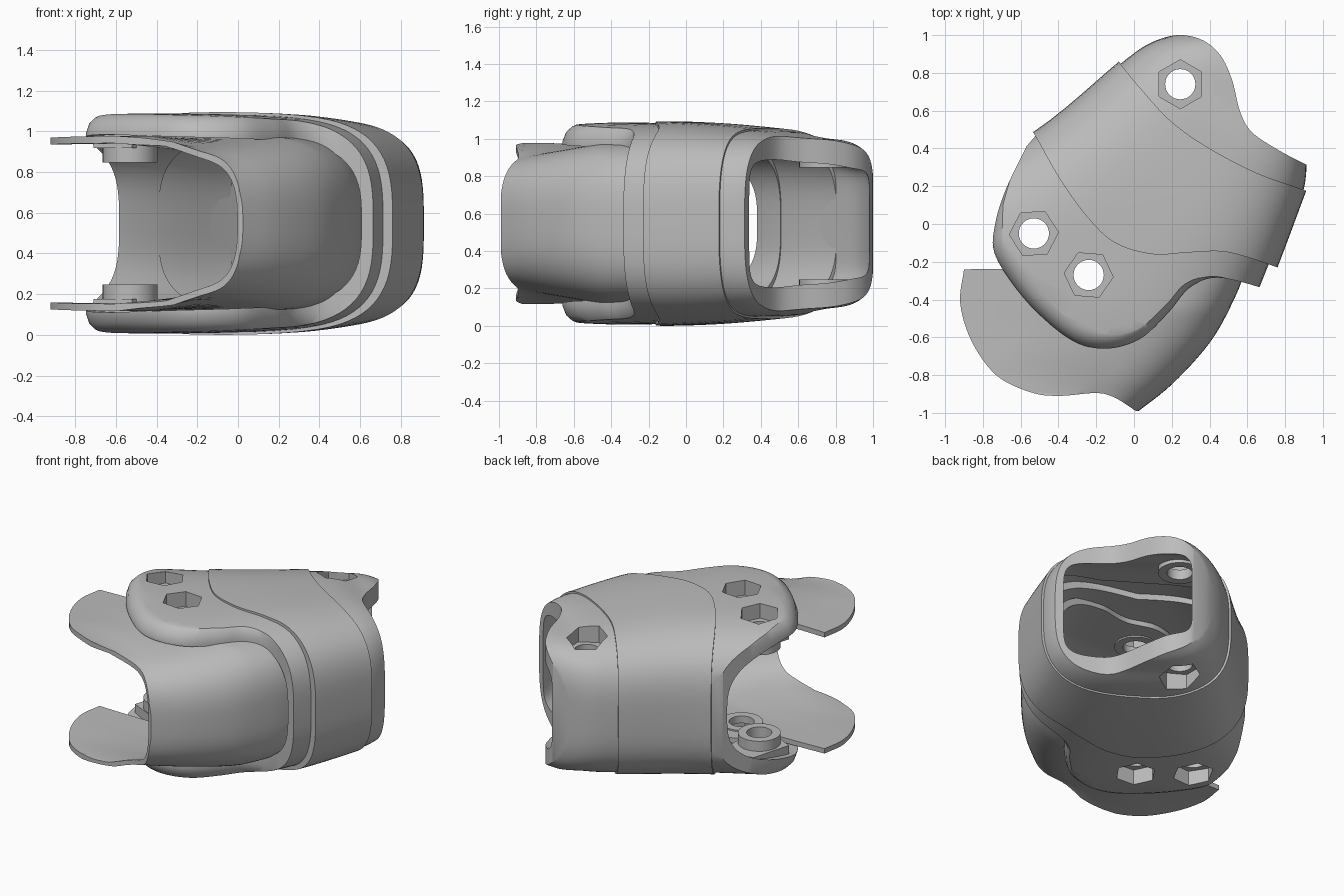
import bpy, bmesh, math
from mathutils import Vector

cube = bpy.data.objects.get("Cube")
if cube:
    bpy.data.objects.remove(cube)

MID = 0.547  # mirror height of the whole part

grey = bpy.data.materials.new("plain grey")
grey.use_nodes = True
grey.diffuse_color = (0.5, 0.5, 0.5, 1)
grey.node_tree.nodes["Principled BSDF"].inputs["Base Color"].default_value = (0.5, 0.5, 0.5, 1)


def smooth(points, steps=6):
    """Catmull-Rom curve through points of any dimension."""
    pts = [Vector(p) for p in points]
    pts = [2 * pts[0] - pts[1]] + pts + [2 * pts[-1] - pts[-2]]
    out = []
    for a, b, c, d in zip(pts, pts[1:], pts[2:], pts[3:]):
        for i in range(steps):
            t = i / steps
            out.append(0.5 * (2 * b + (c - a) * t + (2 * a - 5 * b + 4 * c - d) * t * t
                              + (3 * b - a - 3 * c + d) * t ** 3))
    return out + [pts[-2]]


def finish(name, bm):
    bmesh.ops.recalc_face_normals(bm, faces=bm.faces)
    mesh = bpy.data.meshes.new(name)
    bm.to_mesh(mesh)
    bm.free()
    ob = bpy.data.objects.new(name, mesh)
    bpy.context.collection.objects.link(ob)
    mesh.materials.append(grey)
    return ob


def shade(ob):
    bpy.ops.object.select_all(action='DESELECT')
    ob.select_set(True)
    bpy.context.view_layer.objects.active = ob
    bpy.ops.object.shade_smooth_by_angle(angle=math.radians(35))


def boolean(ob, cutter, operation):
    cutter.hide_render = True
    mod = ob.modifiers.new("cut", 'BOOLEAN')
    mod.operation, mod.solver, mod.object = operation, 'EXACT', cutter
    bpy.context.view_layer.objects.active = ob
    bpy.ops.object.modifier_apply(modifier=mod.name)


def prism(name, outline, levels, pivot=(0, 0)):
    """Upright solid: the outline repeated at (height, scale) levels."""
    bm = bmesh.new()
    rows = [[bm.verts.new((pivot[0] + (p[0] - pivot[0]) * s, pivot[1] + (p[1] - pivot[1]) * s, z))
             for p in outline] for z, s in levels]
    for low, high in zip(rows, rows[1:]):
        for i in range(len(low)):
            bm.faces.new((low[i - 1], low[i], high[i], high[i - 1]))
    bm.faces.new(rows[0][::-1])
    bm.faces.new(rows[-1])
    return finish(name, bm)


def ring(left, right, half, power, round_width, count=80):
    """Upright superellipse section between two plan points."""
    axis = right - left
    width = axis.length
    axis = axis / width
    a = round_width or width / 2
    pts = []
    for i in range(count):
        ang = 2 * math.pi * (i + 0.5) / count
        c, s = math.cos(ang), math.sin(ang)
        u = math.copysign(abs(c) ** (2 / power), c)
        w = math.copysign(abs(s) ** (2 / power), s)
        p = left + axis * (width - a + u * (a if u > 0 else width - a))
        pts.append((p.x, p.y, MID + half * w))
    return pts


def sleeve(name, stations, wall, roof, inset=(0, 0, 0), round_width=None, squarer=1.0):
    """Hollow tube: stations are left x, y, right x, y, half height, power;
    inset moves the left, right and top of the outer skin inwards."""
    rings = []
    path = smooth(stations)
    for side, top, sharp, order in ((0, 0, 1, path), (wall, roof, squarer, path[::-1])):
        for lx, ly, rx, ry, half, power in order:
            left, right = Vector((lx, ly)), Vector((rx, ry))
            axis = (right - left).normalized()
            rings.append(ring(left + axis * (inset[0] + side), right - axis * (inset[1] + side),
                              half - inset[2] - top, power * sharp, round_width))
    bm = bmesh.new()
    grid = [[bm.verts.new(p) for p in r] for r in rings]
    for i, row in enumerate(grid):
        nxt = grid[(i + 1) % len(grid)]
        for j in range(len(row)):
            k = (j + 1) % len(row)
            bm.faces.new((row[j], row[k], nxt[k], nxt[j]))
    return finish(name, bm)


def trim(ob, outline, levels=((-1, 1), (2, 1)), pivot=(0, 0)):
    cutter = prism("trim_helper", outline, levels, pivot)
    boolean(ob, cutter, 'INTERSECT')
    bpy.data.objects.remove(cutter)


# Shared bent sleeve path, front to back
front = [(-1.75, -0.22, 0.46, -1.07, 0.53, 3.2),
         (-1.40, 0.03, 0.52, -0.83, 0.55, 3.2),
         (-1.10, 0.18, 0.61, -0.60, 0.55, 3.2),
         (-0.53, 0.49, 0.76, -0.23, 0.537, 3.2),
         (-0.08, 0.86, 0.91, 0.17, 0.50, 3.2),
         (0.1, 1.0, 0.97, 0.33, 0.475, 3.2)]
back = [(-0.30, 0.68, 0.84, -0.03, 0.52, 3.2),
        (-0.08, 0.86, 0.91, 0.17, 0.505, 3.2),
        (0.06, 0.96, 0.925, 0.33, 0.475, 3.4),
        (0.20, 1.01, 0.90, 0.50, 0.46, 3.6),
        (0.33, 1.03, 0.85, 0.70, 0.42, 3.6)]

# Front hood with a swept, rounded lip, open on the left
hood = sleeve("front_hood", front, 0.06, 0.1, (0.015, 0.05, 0.012))
lip = [(0.44, 1), (0.49, 0.975), (0.52, 0.93), (0.545, 0.85)]
trim(hood, smooth([(-0.57, 0.41), (-0.68, 0.18), (-0.735, 0), (-0.74, -0.15), (-0.64, -0.32),
                   (-0.5, -0.48), (-0.32, -0.62), (-0.15, -0.66), (0.03, -0.61),
                   (0.18, -0.47), (0.29, -0.34), (0.42, -0.285), (0.58, -0.31), (0.8, -0.38)])
     + [(0.9, 0), (0.1, 0.15), (-0.45, 0.55)],
     [(MID - z, s) for z, s in lip[::-1]] + [(MID + z, s) for z, s in lip], (-0.1, 0.1))

# Raised middle band
band = sleeve("middle_band", front, 0.07, 0.07)
trim(band, smooth([(-0.62, 0.62), (-0.53, 0.48), (-0.4, 0.25), (-0.25, 0.04), (-0.1, -0.1),
                   (0.1, -0.16), (0.3, -0.15), (0.5, -0.15), (0.76, -0.23), (0.88, -0.28)])
     + smooth([(1.05, 0.12), (0.9, 0.18), (0.65, 0.27), (0.4, 0.4), (0.2, 0.54),
               (0.05, 0.7), (-0.08, 0.86), (-0.15, 0.98)]))

# Rear collar with two thick lugs and a squared side opening
collar = sleeve("rear_collar", back, 0.06, 0.13, (0.015, 0.015, 0.015), None, 2)
trim(collar, [(-0.35, 0.75), (-0.1, 1.0)]
     + smooth([(0.08, 0.96), (0.17, 0.99), (0.26, 1.0), (0.37, 0.97), (0.46, 0.89),
               (0.52, 0.76), (0.56, 0.6), (0.62, 0.49), (0.75, 0.4), (0.88, 0.33), (1.0, 0.27)])
     + [(1.0, 0.1), (0.5, 0.25), (0.1, 0.5)])

# Inner guard: two side fins joined by a curved wall, dipping towards its front corner
guard = sleeve("inner_guard", [(-2.5, -0.85, -0.015, -1.02, 0.43, 2.9),
                               (-2.5, -0.6, 0.20, -0.85, 0.43, 2.9),
                               (-2.5, -0.4, 0.40, -0.63, 0.43, 2.9),
                               (-2.5, -0.2, 0.52, -0.42, 0.43, 3),
                               (-2.5, 0.0, 0.59, -0.24, 0.43, 3),
                               (-2.5, 0.2, 0.62, -0.05, 0.43, 3)], 0.035, 0.035, (0, 0, 0), 0.46)
for v in guard.data.vertices:
    ahead = min(1, max(0, (-0.45 - v.co.y) / 0.45))
    across = min(1, max(0, (v.co.x + 0.45) / 0.32))
    v.co.z = MID + (v.co.z - MID) * (1 - 0.18 * ahead * across * across * (3 - 2 * across))
trim(guard, smooth([(-0.9, -0.24), (-0.92, -0.42), (-0.86, -0.62), (-0.73, -0.8), (-0.55, -0.89),
                    (-0.4, -0.91), (-0.2, -0.895), (-0.1, -0.92), (0.01, -0.99)])
     + [(0.9, -0.99), (0.9, -0.05)]
     + smooth([(0.2, -0.05), (0, -0.08), (-0.2, -0.03), (-0.38, -0.08), (-0.47, -0.235)]))

# Pads thickening the open side of the hood, above and below
pads = []
for side, sign in (("upper", 1), ("lower", -1)):
    low, high = sorted((MID + sign * 0.37, MID + sign * 0.45))
    pads.append(prism(side + "_hood_pad",
                      [(-0.71, -0.12), (-0.52, -0.21), (-0.4, -0.05), (-0.4, 0.18), (-0.63, 0.16)],
                      [(low, 1), (high, 1)]))


def disc(x, y, radius, count, turn=0.0):
    return [(x + radius * math.cos(turn + 2 * math.pi * i / count),
             y + radius * math.sin(turn + 2 * math.pi * i / count)) for i in range(count)]


# Bolt bosses, through holes and hexagonal nut pockets
bolts = [("rear", 0.245, 0.74, math.pi / 6, 0.30, 0.37, [collar]),
         ("outer", -0.53, -0.05, 0.05, 0.30, 0.435, [hood] + pads),
         ("inner", -0.24, -0.27, -0.08, 0.385, 0.435, [hood, guard])]
bosses = []
for name, x, y, turn, foot, floor, hosts in bolts:
    hosts = list(hosts)
    for side, sign in (("upper", 1), ("lower", -1)):
        low, high = sorted((MID + sign * foot, MID + sign * (floor + 0.03)))
        boss = prism(f"{side}_{name}_boss", disc(x, y, 0.135, 40), [(low, 1), (high, 1)])
        bosses.append(boss)
        hosts.append(boss)
    cutters = [prism("hole_helper", disc(x, y, 0.08, 32), [(-1, 1), (2, 1)])]
    for sign in (1, -1):
        low, high = sorted((MID + sign * floor, MID + sign * 1.2))
        cutters.append(prism("pocket_helper", disc(x, y, 0.13, 6, turn), [(low, 1), (high, 1)]))
    for host in hosts:
        for cutter in cutters:
            boolean(host, cutter, 'DIFFERENCE')
    for cutter in cutters:
        bpy.data.objects.remove(cutter)

for ob in [hood, band, collar, guard] + pads + bosses:
    shade(ob)
